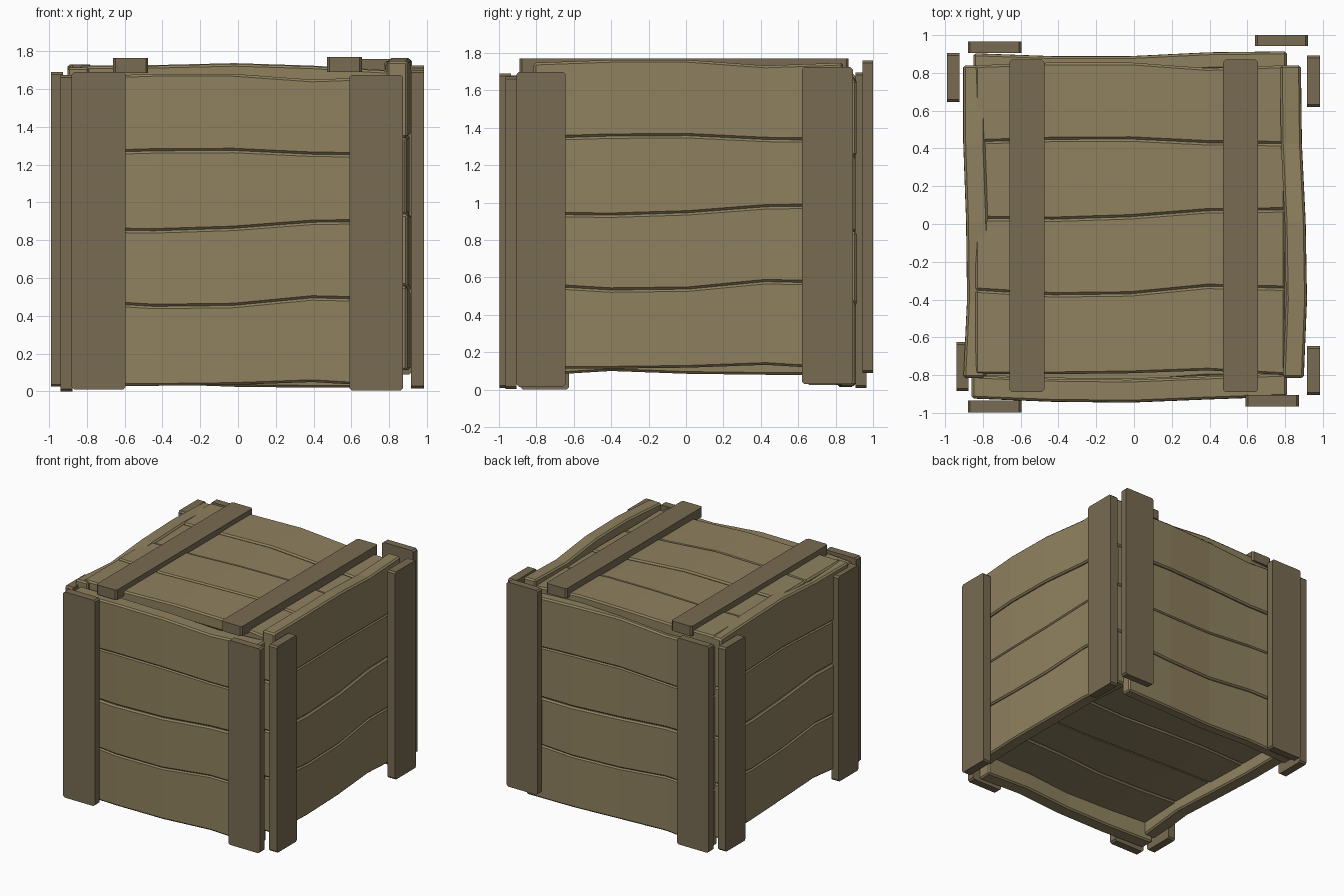
import bpy, bmesh
from mathutils import Vector

if "Cube" in bpy.data.objects:
    bpy.data.objects.remove(bpy.data.objects["Cube"])


def material(name, rgb):
    m = bpy.data.materials.new(name)
    m.diffuse_color = (*rgb, 1)
    m.use_nodes = True
    m.node_tree.nodes["Principled BSDF"].inputs["Base Color"].default_value = m.diffuse_color
    return m


PLANK = material("plank_wood", (0.275, 0.22, 0.115))
BATTEN = material("batten_wood", (0.185, 0.145, 0.083))


def loft(name, rings, mat, bevel=0):
    """Skin a row of matching rings, cap both ends, optionally bevel."""
    bm = bmesh.new()
    rows = [[bm.verts.new(p) for p in r] for r in rings]
    n = len(rows[0])
    for a, b in zip(rows, rows[1:]):
        for i in range(n):
            j = (i + 1) % n
            bm.faces.new((a[i], a[j], b[j], b[i]))
    bm.faces.new(rows[0])
    bm.faces.new(rows[-1])
    bmesh.ops.recalc_face_normals(bm, faces=bm.faces)
    mesh = bpy.data.meshes.new(name)
    bm.to_mesh(mesh)
    bm.free()
    mesh.materials.append(mat)
    ob = bpy.data.objects.new(name, mesh)
    bpy.context.collection.objects.link(ob)
    if bevel:
        mod = ob.modifiers.new("bevel", 'BEVEL')
        mod.width = bevel
        mod.segments = 1
        mod.limit_method = 'ANGLE'
        mod.angle_limit = 0.8
    return ob


# Wavy seams shared by every panel, sampled at five stations along the plank
SEAMS = [
    (0.035, 0.035, 0.04, 0.055, 0.03),
    (0.48, 0.455, 0.46, 0.50, 0.49),
    (0.86, 0.855, 0.868, 0.90, 0.905),
    (1.265, 1.278, 1.28, 1.26, 1.255),
    (1.67, 1.685, 1.685, 1.655, 1.67),
]
OFFSETS = (0.0, 0.004, -0.004, 0.003)


def panel(name, place, u0, u1, lift, bow, thick=0.1):
    """Four wavy planks; place maps (along, across, outward) to the world."""
    for k in range(4):
        rings = []
        for i in range(5):
            u = u0 + (u1 - u0) * i / 4
            lo = SEAMS[k][i] + lift
            hi = SEAMS[k + 1][i] + lift
            d = bow[i] + OFFSETS[k]
            rings.append([place(u, lo, d - thick), place(u, hi, d - thick),
                          place(u, hi, d), place(u, lo, d)])
        loft(f"{name}_plank_{k + 1}", rings, PLANK, 0.012)


# Walls, lid and floor
panel("front", lambda u, v, d: Vector((u, -d, v)), -0.86, 0.81, 0.0,
      (0.92, 0.937, 0.942, 0.925, 0.91), 0.12)
panel("back", lambda u, v, d: Vector((-u, d, v)), -0.81, 0.85, -0.01,
      (0.91, 0.905, 0.885, 0.885, 0.90), 0.09)
panel("right", lambda u, v, d: Vector((d, u, v)), -0.815, 0.84, 0.083,
      (0.895, 0.912, 0.905, 0.885, 0.88), 0.11)
panel("left", lambda u, v, d: Vector((-d, -u, v)), -0.84, 0.815, 0.05,
      (0.90, 0.90, 0.885, 0.88, 0.90), 0.115)
panel("lid", lambda u, v, d: Vector((u, v, d)), -0.84, 0.80, -0.83,
      (1.725, 1.728, 1.738, 1.725, 1.70))
panel("floor", lambda u, v, d: Vector((u, -v, -d)), -0.80, 0.80, -0.85,
      (-0.19, -0.18, -0.175, -0.185, -0.19))


def batten(name, x0, x1, y0, y1, z0, z1, c=0.013):
    """Flat board given by its limits, its four short edges chamfered."""
    lo, hi = (x0, y0, z0), (x1, y1, z1)
    t = min(range(3), key=lambda i: hi[i] - lo[i])
    a, b = (i for i in range(3) if i != t)
    outline = [(lo[a] + c, lo[b]), (hi[a] - c, lo[b]), (hi[a], lo[b] + c),
               (hi[a], hi[b] - c), (hi[a] - c, hi[b]), (lo[a] + c, hi[b]),
               (lo[a], hi[b] - c), (lo[a], lo[b] + c)]
    rings = []
    for depth in (lo[t], hi[t]):
        ring = []
        for p, q in outline:
            v = Vector()
            v[a], v[b], v[t] = p, q, depth
            ring.append(v)
        rings.append(ring)
    loft(name, rings, BATTEN)


# Upright corner battens, two per wall
batten("front_left_batten", -0.88, -0.595, -0.998, -0.935, 0.015, 1.695)
batten("front_right_batten", 0.59, 0.873, -0.966, -0.905, 0.01, 1.68)
batten("back_left_batten", -0.88, -0.595, 0.905, 0.965, 0.015, 1.70)
batten("back_right_batten", 0.64, 0.92, 0.943, 1.0, 0.095, 1.765)
batten("right_front_batten", 0.915, 0.985, -0.905, -0.645, 0.02, 1.705)
batten("right_back_batten", 0.915, 0.985, 0.62, 0.892, 0.035, 1.73)
batten("left_front_batten", -0.94, -0.875, -0.885, -0.625, 0.005, 1.68)
batten("left_back_batten", -0.99, -0.925, 0.645, 0.905, 0.03, 1.695)

# Lid battens
batten("lid_left_batten", -0.66, -0.475, -0.89, 0.87, 1.69, 1.77)
batten("lid_right_batten", 0.472, 0.656, -0.89, 0.87, 1.695, 1.775)

# Stand the crate exactly on the ground
low = min(v.co.z for o in bpy.data.objects for v in o.data.vertices)
for o in bpy.data.objects:
    o.location.z -= low
